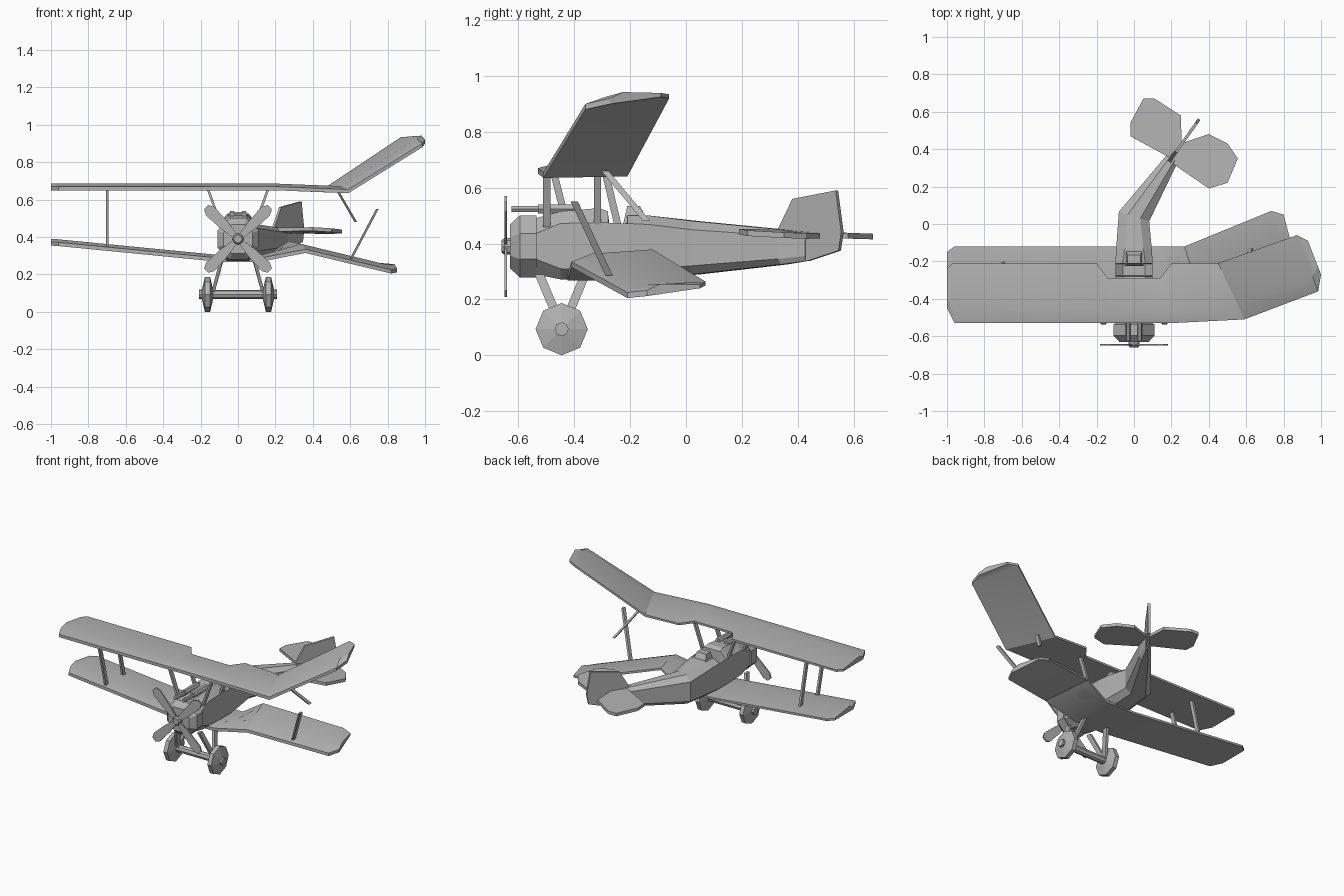
import bpy, bmesh, math
from mathutils import Vector

cube = bpy.data.objects.get("Cube")
if cube:
    bpy.data.objects.remove(cube, do_unlink=True)

grey = bpy.data.materials.new("plain_grey")
grey.use_nodes = True
colour = (0.45, 0.45, 0.45, 1)
grey.diffuse_color = colour
grey.node_tree.nodes["Principled BSDF"].inputs["Base Color"].default_value = colour


def loft(name, rings, smooth=None):
    """Skin a list of equal-sized point rings and cap both ends."""
    bm = bmesh.new()
    rows = [[bm.verts.new(p) for p in ring] for ring in rings]
    for a, b in zip(rows, rows[1:]):
        for i in range(len(a)):
            j = (i + 1) % len(a)
            bm.faces.new((a[i], a[j], b[j], b[i]))
    bm.faces.new(rows[0])
    bm.faces.new(rows[-1])
    bmesh.ops.recalc_face_normals(bm, faces=bm.faces)
    mesh = bpy.data.meshes.new(name)
    bm.to_mesh(mesh)
    bm.free()
    mesh.materials.append(grey)
    ob = bpy.data.objects.new(name, mesh)
    bpy.context.collection.objects.link(ob)
    if smooth:
        bpy.ops.object.select_all(action="DESELECT")
        ob.select_set(True)
        bpy.context.view_layer.objects.active = ob
        bpy.ops.object.shade_smooth_by_angle(angle=math.radians(smooth))
    return ob


def ring(centre, axis, r, n=8, phase=0.0):
    pts = []
    for i in range(n):
        a = 2 * math.pi * (i + phase) / n
        u, v = r * math.cos(a), r * math.sin(a)
        pts.append(Vector(centre) + Vector((0, u, v) if axis == "X" else (u, 0, v)))
    return pts


def turned(name, axis, x, y, z, profile, n=8, phase=0.0):
    """Revolve (offset, radius) pairs about the x or y axis."""
    step = Vector((1, 0, 0) if axis == "X" else (0, 1, 0))
    return loft(name, [ring(Vector((x, y, z)) + step * t, axis, r, n, phase)
                       for t, r in profile])


def strut(name, a, b, wide=0.026, thin=0.014):
    def square(p):
        return [Vector(p) + Vector((sx * thin / 2, sy * wide / 2, 0))
                for sx, sy in ((-1, -1), (1, -1), (1, 1), (-1, 1))]
    return loft(name, [square(a), square(b)])


def plate(name, pts, shift):
    s = Vector(shift) / 2
    return loft(name, [[Vector(p) - s for p in pts], [Vector(p) + s for p in pts]])


def wing(name, stations):
    """Each station is a leading and a trailing edge point on the underside."""
    rings = []
    for le, te in stations:
        le, te = Vector(le), Vector(te)
        up = Vector((0, 0, 1))
        rings.append([le, te, te + up * 0.014, le.lerp(te, 0.25) + up * 0.036,
                      le + up * 0.02])
    return loft(name, rings, 25)


# Wings: right side intact, left side buckled
top_z = 0.65
wing("upper_wing", [
    ((-1, -.45, top_z), (-1, -.24, top_z)),
    ((-.96, -.53, top_z), (-.97, -.21, top_z)),
    ((-.2, -.53, top_z), (-.2, -.21, top_z)),
    ((-.14, -.53, top_z), (-.14, -.29, top_z)),
    ((.14, -.53, top_z), (.14, -.29, top_z)),
    ((.2, -.53, top_z), (.2, -.21, top_z)),
    ((.59, -.51, .635), (.45, -.21, .64)),
    ((.985, -.36, .88), (.87, -.06, .92)),
    ((1, -.27, .9), (.93, -.09, .925))])
wing("lower_wing", [
    ((-1, -.35, .355), (-1, -.15, .355)),
    ((-.96, -.425, .352), (-.96, -.12, .352)),
    ((-.1, -.425, .268), (-.1, -.12, .268)),
    ((.12, -.425, .268), (.12, -.12, .268)),
    ((.36, -.41, .315), (.27, -.12, .365)),
    ((.82, -.21, .205), (.735, .07, .25)),
    ((.85, -.14, .212), (.8, .05, .24))])

# Fuselage with the rear bent to the left
BEND = math.radians(35)


def section(x, y, yaw, w, tw, zb, zl, zs, zt):
    side = Vector((math.cos(yaw), -math.sin(yaw), 0))
    half = [(tw, zt), (w, zs), (w, zl), (w * .55, zb)]
    outline = half + [(-u, z) for u, z in reversed(half)]
    return [Vector((x, y, z)) + side * u for u, z in outline]


loft("fuselage", [
    section(0, -.54, 0, .1, .045, .29, .345, .435, .49),
    section(0, -.45, 0, .1, .05, .272, .31, .472, .515),
    section(0, -.31, 0, .1, .055, .27, .305, .475, .527),
    section(0, -.28, 0, .1, .06, .27, .305, .475, .515),
    section(0, -.275, 0, .1, .06, .27, .305, .474, .44),
    section(0, -.215, 0, .1, .06, .27, .305, .472, .44),
    section(0, -.21, 0, .1, .06, .27, .305, .472, .5),
    section(0, -.13, 0, .095, .05, .275, .31, .468, .5),
    section(0, .04, BEND / 2, .085, .035, .29, .32, .45, .48),
    section(.205, .35, BEND, .035, .015, .325, .345, .428, .45),
    section(.26, .43, BEND, .008, .006, .337, .355, .42, .44)])
loft("headrest", [
    [(s * w, y, z) for s, y in ((-1, y0), (1, y0), (1, y1), (-1, y1))]
    for w, y0, y1, z in ((.05, -.225, -.13, .47), (.035, -.21, -.165, .535))])

# Nose, guns and propeller
turned("engine_cowl", "Y", 0, 0, .39,
       [(-.63, .085), (-.595, .12), (-.535, .12)], phase=.5)
turned("propeller_hub", "Y", 0, 0, .39, [(-.66, .022), (-.65, .03), (-.62, .03)])
for k in range(4):
    a = math.radians(45 + 90 * k)
    out, across = Vector((math.cos(a), 0, math.sin(a))), Vector((-math.sin(a), 0, math.cos(a)))
    blade = [(.01, .012), (.1, .026), (.21, .032), (.24, .016)]
    outline = blade + [(r, -w) for r, w in reversed(blade)]
    plate(f"propeller_blade_{k + 1}",
          [Vector((0, -.645, .39)) + out * r + across * w for r, w in outline], (0, .009, 0))
for s, label in ((-1, "right"), (1, "left")):
    turned(f"{label}_gun", "Y", s * .032, 0, .524,
           [(-.625, .012), (-.53, .012), (-.53, .018), (-.38, .018)], n=6)

    # Landing gear and centre struts
    turned(f"{label}_wheel", "X", s * .163, -.445, .0935,
           [(-.03, .025), (-.014, .0935), (.014, .0935), (.03, .025)])
    turned(f"{label}_wheel_hub", "X", s * .163, -.445, .0935, [(-.045, .025), (.045, .025)])
    strut(f"{label}_front_leg", (s * .085, -.525, .29), (s * .135, -.445, .1), .034, .018)
    strut(f"{label}_rear_leg", (s * .085, -.365, .28), (s * .135, -.44, .1), .034, .018)
    for y, label2 in ((-.498, "front"), (-.317, "rear")):
        strut(f"{label}_{label2}_centre_strut", (s * .09, y, .46), (s * .162, y, .66))
turned("axle", "X", 0, -.445, .0935, [(-.15, .024), (.15, .024)])

# Outer wing struts: a sound pair and two broken ones
strut("right_front_wing_strut", (-.7, -.395, .345), (-.7, -.475, .66))
strut("right_rear_wing_strut", (-.7, -.215, .345), (-.7, -.29, .66))
strut("broken_upper_strut", (.525, -.29, .66), (.63, -.14, .48))
strut("broken_lower_strut", (.745, -.4, .55), (.605, -.275, .285))

# Tail surfaces
plate("right_tailplane", [
    (.05, .67, .425), (.11, .67, .425), (.25, .58, .428), (.255, .44, .432),
    (.2, .35, .436), (-.02, .47, .434), (-.02, .54, .43)], (0, 0, .02))
plate("left_tailplane", [
    (.4, .48, .428), (.5, .43, .427), (.555, .35, .43), (.5, .22, .437), (.4, .19, .443),
    (.21, .32, .44), (.25, .43, .432), (.28, .44, .43)], (0, 0, .02))
# The fin outline is measured in y, then swung onto the bent tail line
plate("fin_and_rudder", [
    (.25 + (y - .42) * math.tan(BEND), y, z) for y, z in
    ((.33, .445), (.385, .56), (.54, .59), (.56, .44), (.55, .375), (.44, .338), (.36, .35))],
    (.013, -.009, 0))
